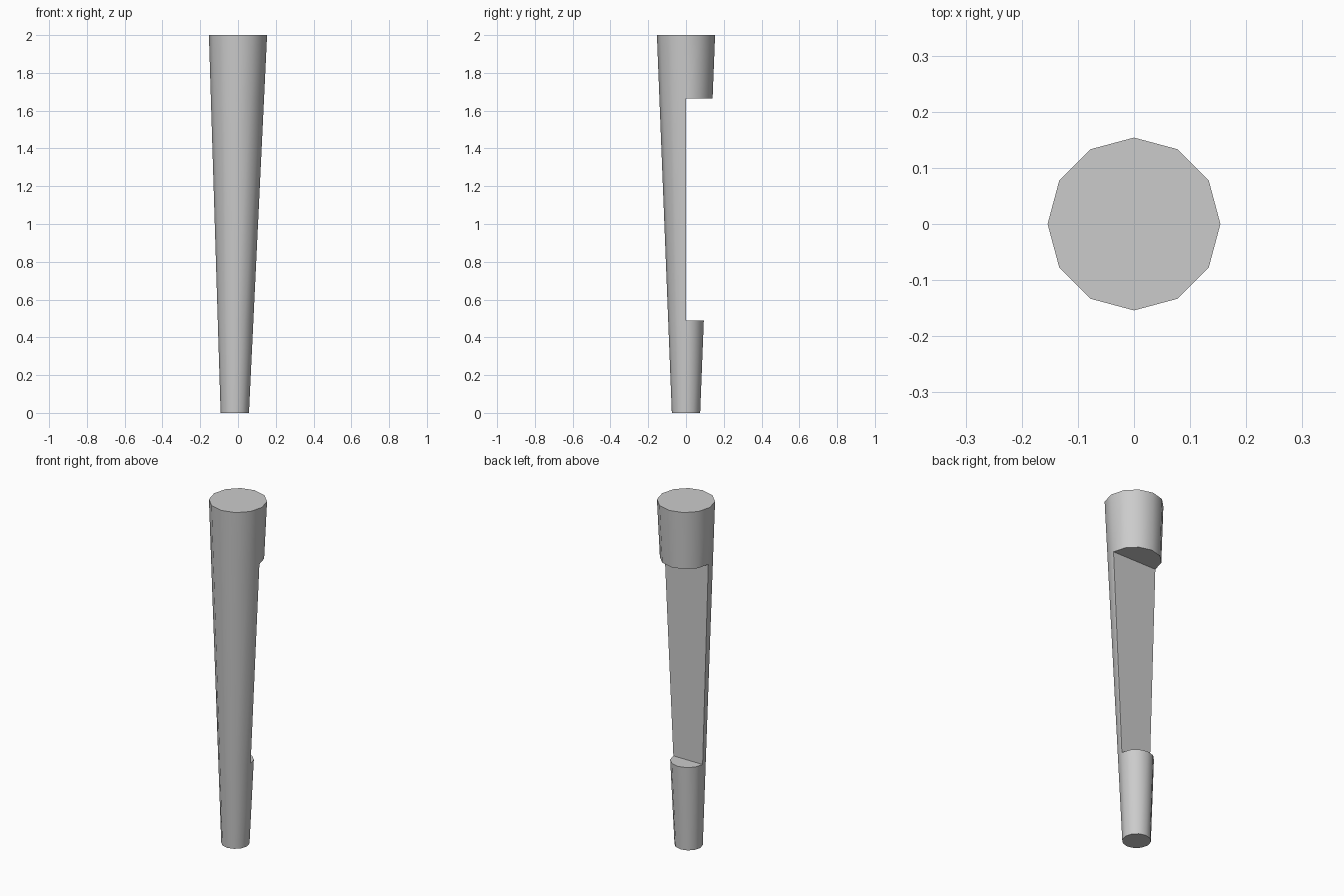
import bpy, bmesh
from math import pi, sin, cos, radians

if "Cube" in bpy.data.objects:
    bpy.data.objects.remove(bpy.data.objects["Cube"], do_unlink=True)

SIDES, HALF = 12, 6
HEIGHT = 2.0
NOTCH_BOTTOM, NOTCH_TOP = 0.49, 1.665


def add_ring(bm, z):
    """Ring of the tapered, slightly leaning shaft at height z."""
    t = z / HEIGHT
    radius = 0.075 + (0.154 - 0.075) * t
    lean = -0.017 * (1 - t)
    return [bm.verts.new((lean + radius * cos(2 * pi * i / SIDES),
                          radius * sin(2 * pi * i / SIDES), z))
            for i in range(SIDES)]


bm = bmesh.new()
rings = [add_ring(bm, z) for z in (0, NOTCH_BOTTOM, NOTCH_TOP, HEIGHT)]

# Shaft sides, left open at the back of the middle section
for level, (low, high) in enumerate(zip(rings, rings[1:])):
    for i in range(HALF if level == 1 else 0, SIDES):
        j = (i + 1) % SIDES
        bm.faces.new((low[i], low[j], high[j], high[i]))

# End caps
bm.faces.new(rings[0])
bm.faces.new(rings[-1])

# Notch: lower ledge, upper ledge and flat back wall
low, high = rings[1], rings[2]
bm.faces.new(low[:HALF + 1])
bm.faces.new(high[:HALF + 1])
bm.faces.new((low[0], low[HALF], high[HALF], high[0]))

bmesh.ops.recalc_face_normals(bm, faces=bm.faces[:])
mesh = bpy.data.meshes.new("notched_leg")
bm.to_mesh(mesh)
bm.free()
leg = bpy.data.objects.new("notched_leg", mesh)
bpy.context.collection.objects.link(leg)

# Plain grey material
grey = bpy.data.materials.new("plain_grey")
grey.use_nodes = True
colour = (0.6, 0.6, 0.6, 1)
grey.diffuse_color = colour
grey.node_tree.nodes["Principled BSDF"].inputs["Base Color"].default_value = colour
mesh.materials.append(grey)

# Smooth sides with crisp caps and notch edges
bpy.ops.object.select_all(action="DESELECT")
leg.select_set(True)
bpy.context.view_layer.objects.active = leg
bpy.ops.object.shade_smooth_by_angle(angle=radians(40))
